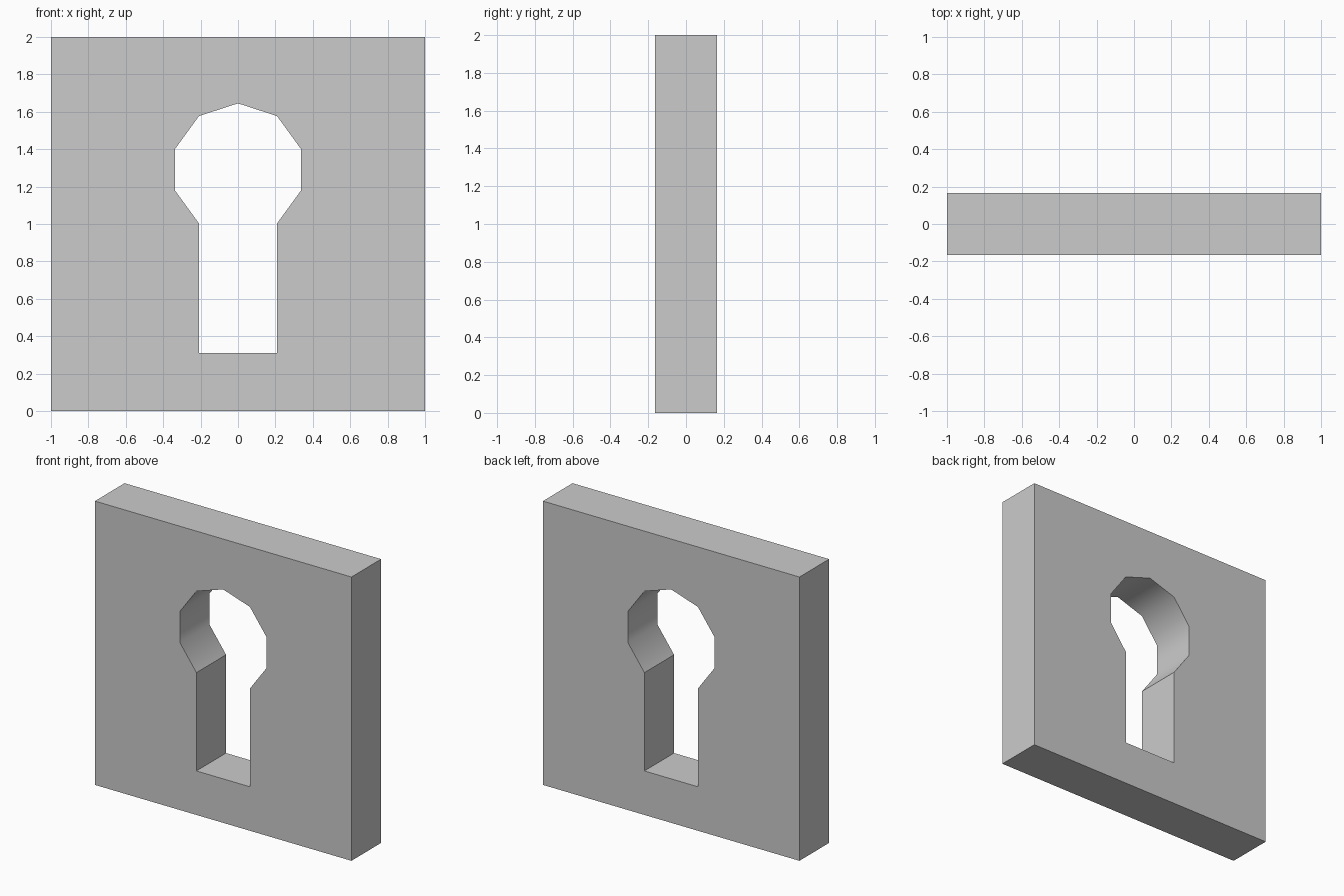
import bpy, bmesh
from math import sin, cos, radians

if "Cube" in bpy.data.objects:
    bpy.data.objects.remove(bpy.data.objects["Cube"])

HALF_DEPTH = 0.165
CENTRE_Z, RADIUS = 1.29, 0.355      # ten-sided round part of the opening
SLOT_BOTTOM = 0.31

# Right half of the plate: keyhole edge from top to bottom, then outer edge
arc = [(RADIUS * cos(radians(a)), CENTRE_Z + RADIUS * sin(radians(a)))
       for a in (90, 54, 18, -18, -54)]
neck_x, neck_z = arc[-1]
profile = ([(0, 2)] + arc + [(neck_x, SLOT_BOTTOM), (0, SLOT_BOTTOM),
                             (0, 0), (1, 0), (1, 2)])

bm = bmesh.new()
face = bm.faces.new([bm.verts.new((x, -HALF_DEPTH, z)) for x, z in profile])
ext = bmesh.ops.extrude_face_region(bm, geom=[face])
bmesh.ops.translate(bm, vec=(0, 2 * HALF_DEPTH, 0),
                    verts=[v for v in ext["geom"] if isinstance(v, bmesh.types.BMVert)])
bmesh.ops.recalc_face_normals(bm, faces=bm.faces)

# Open the centre line so the mirrored half welds on cleanly
seam = [f for f in bm.faces if all(abs(v.co.x) < 1e-4 for v in f.verts)]
bmesh.ops.delete(bm, geom=seam, context='FACES')

# Smooth round opening, with crisp rims, corners and neck
for f in bm.faces:
    f.smooth = True
for e in bm.edges:
    at_neck = all(abs(v.co.x - neck_x) < 1e-4 and abs(v.co.z - neck_z) < 1e-4
                  for v in e.verts)
    e.smooth = not at_neck and e.calc_face_angle(0) < radians(40)

mesh = bpy.data.meshes.new("keyhole_plate")
bm.to_mesh(mesh)
bm.free()
plate = bpy.data.objects.new("keyhole_plate", mesh)
bpy.context.collection.objects.link(plate)
plate.modifiers.new("mirror_half", 'MIRROR')
